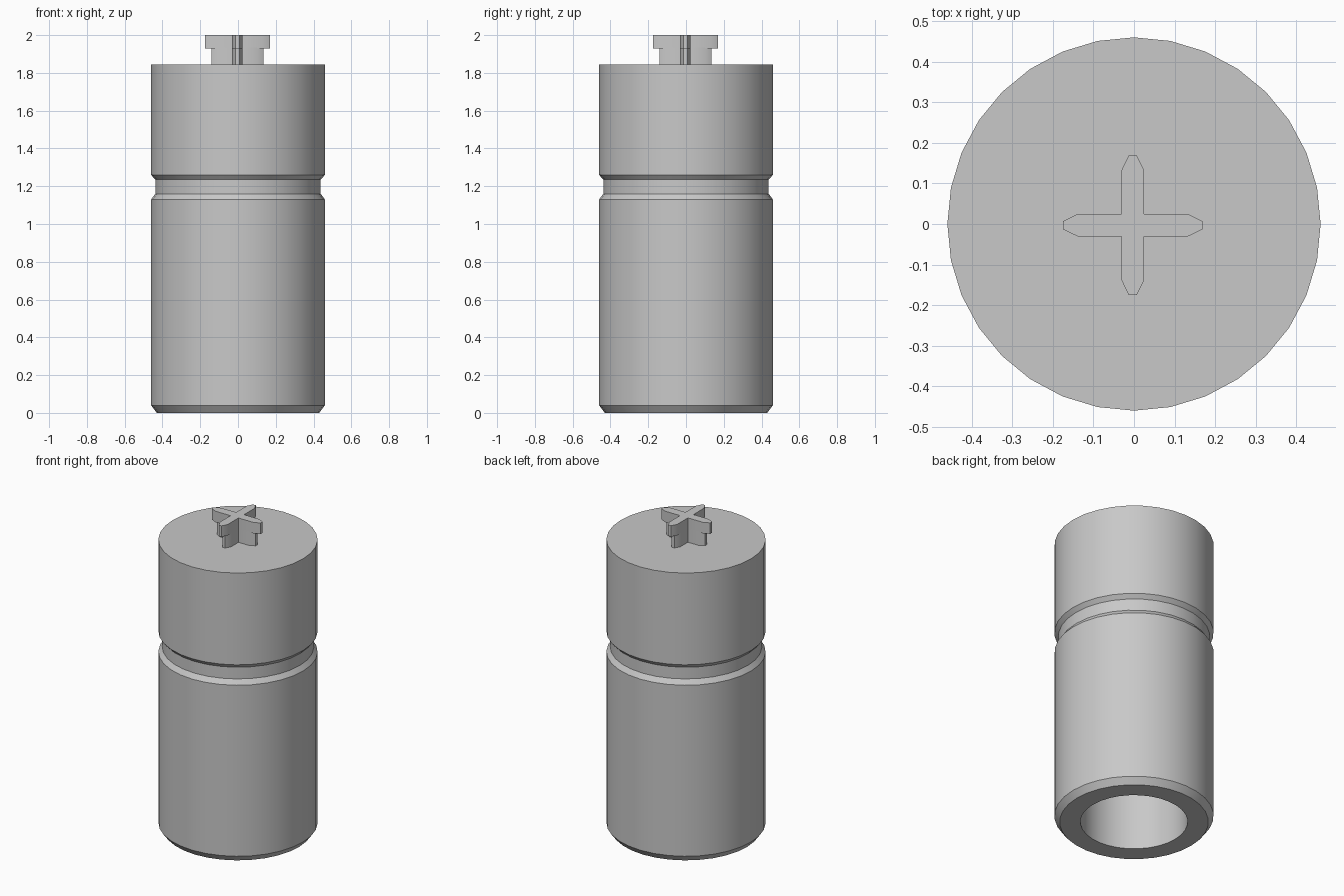
import bpy, bmesh
from math import cos, sin, pi, radians

cube = bpy.data.objects.get("Cube")
if cube:
    bpy.data.objects.remove(cube, do_unlink=True)

grey = bpy.data.materials.new("plain grey")
grey.use_nodes = True
colour = (0.58, 0.58, 0.58, 1)
grey.diffuse_color = colour
grey.node_tree.nodes["Principled BSDF"].inputs["Base Color"].default_value = colour

SIDES = 32


def finish(name, bm):
    bmesh.ops.recalc_face_normals(bm, faces=bm.faces)
    mesh = bpy.data.meshes.new(name)
    bm.to_mesh(mesh)
    bm.free()
    mesh.materials.append(grey)
    obj = bpy.data.objects.new(name, mesh)
    bpy.context.collection.objects.link(obj)
    bpy.ops.object.select_all(action="DESELECT")
    obj.select_set(True)
    bpy.context.view_layer.objects.active = obj
    bpy.ops.object.shade_smooth_by_angle(angle=radians(30))
    return obj


def turned(name, profile):
    """Revolve (radius, z) points, closing both ends with flat discs."""
    bm = bmesh.new()
    rings = [[bm.verts.new((r * cos(2 * pi * i / SIDES), r * sin(2 * pi * i / SIDES), z))
              for i in range(SIDES)] for r, z in profile]
    for low, high in zip(rings, rings[1:]):
        for i in range(SIDES):
            j = (i + 1) % SIDES
            bm.faces.new((low[i], low[j], high[j], high[i]))
    bm.faces.new(rings[0])
    bm.faces.new(rings[-1])
    return finish(name, bm)


def cross(name, reach, taper, z0, z1):
    """Extrude a plus-shaped outline whose four arms end in blunt points."""
    half, tip = 0.028, 0.01
    arm = [(half, half), (taper, half), (reach, tip), (reach, -tip), (taper, -half)]
    # Walk each arm clockwise, turning a quarter for the next one
    bm = bmesh.new()
    outline = []
    for k in range(4):
        c, s = round(cos(-k * pi / 2)), round(sin(-k * pi / 2))
        outline += [bm.verts.new((x * c - y * s - 0.003, x * s + y * c - 0.003, z0))
                    for x, y in arm]
    face = bm.faces.new(outline)
    top = bmesh.ops.extrude_face_region(bm, geom=[face], use_keep_orig=True)
    verts = [g for g in top["geom"] if isinstance(g, bmesh.types.BMVert)]
    bmesh.ops.translate(bm, verts=verts, vec=(0, 0, z1 - z0))
    return finish(name, bm)


# Hollow lower body with chamfered foot and neck; the profile starts inside the bore
turned("body", [(0.31, 1.2), (0.31, 0), (0.43, 0), (0.46, 0.04),
                (0.46, 1.13), (0.438, 1.16), (0.438, 1.25)])

# Solid cap with a chamfered lower rim
turned("cap", [(0.434, 1.23), (0.46, 1.26), (0.46, 1.845)])

# Cross-shaped key: narrow stem below, wider head above
cross("key_stem", 0.137, 0.103, 1.84, 1.935)
cross("key_head", 0.172, 0.135, 1.93, 2.0)
